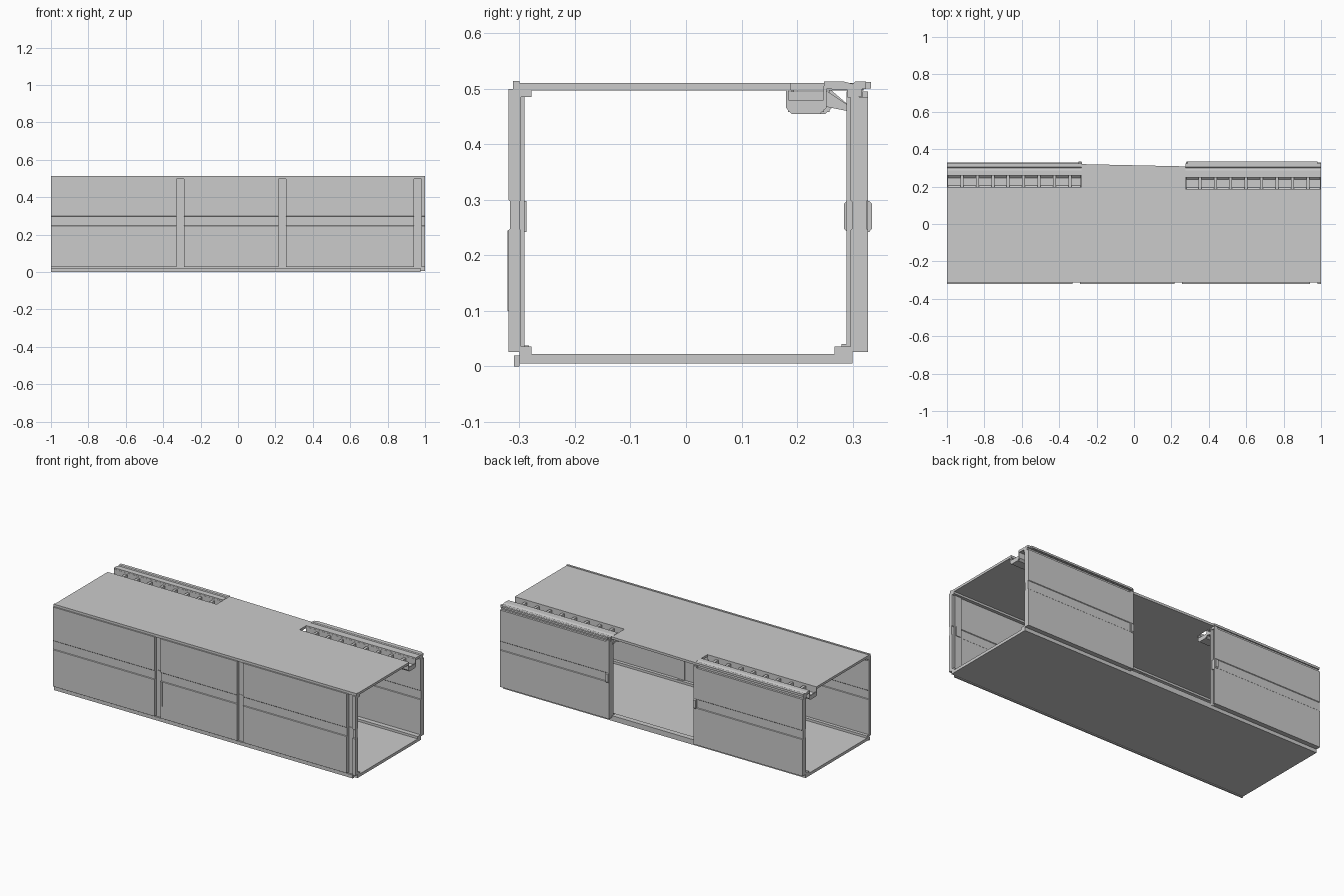
import bpy, bmesh


def make(name, bm):
    bmesh.ops.recalc_face_normals(bm, faces=bm.faces)
    me = bpy.data.meshes.new(name)
    bm.to_mesh(me)
    bm.free()
    ob = bpy.data.objects.new(name, me)
    bpy.context.collection.objects.link(ob)
    return ob


def extrude(name, pts, a, b, axis='X'):
    """Closed profile swept from a to b: (y, z) points along X, or (x, y) points along Z."""
    place = (lambda p, t: (t, p[0], p[1])) if axis == 'X' else (lambda p, t: (p[0], p[1], t))
    bm = bmesh.new()
    face = bm.faces.new([bm.verts.new(place(p, a)) for p in pts])
    res = bmesh.ops.extrude_face_region(bm, geom=[face])
    vec = (b - a, 0, 0) if axis == 'X' else (0, 0, b - a)
    bmesh.ops.translate(bm, vec=vec, verts=[v for v in res['geom'] if isinstance(v, bmesh.types.BMVert)])
    return make(name, bm)


def box(name, x0, x1, y0, y1, z0, z1):
    return extrude(name, [(y0, z0), (y1, z0), (y1, z1), (y0, z1)], x0, x1)


# Floor with raised lips and an outer front rail
extrude("floor", [(-0.30, 0.005), (0.30, 0.005), (0.30, 0.036), (0.268, 0.036), (0.268, 0.022),
                  (-0.278, 0.022), (-0.278, 0.036), (-0.30, 0.036)], -1, 1)
box("floor_front_rail", -1, 0.975, -0.31, -0.30, 0.0, 0.02)

# Roof notched for the two troughs, with front gutter
extrude("roof", [(-1, -0.30), (1, -0.30), (1, 0.188), (0.275, 0.188), (0.275, 0.308),
                 (-0.28, 0.32), (-0.28, 0.198), (-1, 0.198)], 0.497, 0.511, 'Z')
extrude("roof_front_rail", [(-0.312, 0.497), (-0.30, 0.497), (-0.30, 0.485), (-0.278, 0.485),
                            (-0.278, 0.498), (-0.30, 0.505), (-0.30, 0.514), (-0.312, 0.514)], -1, 1)


def wall_panel(name, x0, x1, outer, inner, z0, z1):
    """Panel with a shallow recessed band on both faces."""
    s = 0.003 if inner > outer else -0.003
    extrude(name, [(outer, z0), (outer, 0.245), (outer + s, 0.248), (outer + s, 0.297), (outer, 0.30),
                   (outer, z1), (inner, z1), (inner, 0.30), (inner - s, 0.297),
                   (inner - s, 0.248), (inner, 0.245), (inner, z0)], x0, x1)


# Front wall panels separated by recessed posts
for i, (x0, x1) in enumerate([(-1, -0.328), (-0.288, 0.217), (0.257, 0.942), (0.982, 1)]):
    wall_panel(f"front_panel_{i}", x0, x1, -0.32, -0.297, 0.026, 0.50)
for i, x in enumerate((-0.308, 0.237, 0.962)):
    box(f"front_post_{i}", x - 0.022, x + 0.022, -0.300, -0.291, 0.036, 0.505)
    box(f"front_post_clamp_{i}", x - 0.015, x + 0.015, -0.303, -0.287, 0.242, 0.298)
    box(f"front_post_foot_{i}", x - 0.018, x + 0.018, -0.298, -0.283, 0.026, 0.038)
box("front_grip", -0.288, -0.276, -0.322, -0.32, 0.10, 0.245)

# Back walls on either side of the doorway
for side, x0, x1 in (("left", -1, -0.30), ("right", 0.30, 1)):
    wall_panel(f"back_panel_{side}", x0, x1, 0.328, 0.296, 0.026, 0.485)
    px = x1 if side == "left" else x0
    d = 0.022 if side == "left" else -0.022
    a, b = sorted((px, px + d))
    extrude(f"door_post_{side}", [(a, 0.289), (b, 0.289), (b, 0.30), ((a + b) / 2, 0.303),
                                  ((a + b) / 2, 0.318), (b, 0.318), (b, 0.328), (a, 0.328)], 0.026, 0.495, 'Z')
    # Chamfered latch around the post
    extrude(f"door_post_latch_{side}", [(0.285, 0.248), (0.29, 0.242), (0.33, 0.242), (0.335, 0.248),
                                        (0.335, 0.293), (0.33, 0.298), (0.29, 0.298), (0.285, 0.293)],
            a + 0.003, b - 0.003)
    box(f"door_post_foot_{side}", a, b, 0.28, 0.30, 0.03, 0.04)

# Open troughs under the roof edge, with dividers and a stepped rail
for side, x0, x1, dy, first in (("left", -1, -0.28, 0.005, -0.92), ("right", 0.275, 1, -0.005, 0.352)):
    y0, y1 = 0.185 + dy, 0.258 + dy
    extrude(f"trough_{side}", [(y0, 0.505), (y0, 0.466), (y0 + 0.01, 0.455), (y1 - 0.012, 0.455),
                               (y1, 0.466), (y1, 0.505), (y1 - 0.005, 0.505), (y1 - 0.005, 0.47),
                               (y1 - 0.016, 0.46), (y0 + 0.016, 0.46), (y0 + 0.005, 0.47),
                               (y0 + 0.005, 0.505)], x0, x1)
    for i in range(8):
        x = first + i * 0.0825
        box(f"trough_divider_{side}_{i}", x - 0.008, x + 0.008, y0 + 0.004, y1 - 0.004, 0.458, 0.495)
    for tag, a in (("a", x0), ("b", x1 - 0.006)):
        box(f"trough_end_{side}_{tag}", a, a + 0.006, y0 + 0.004, y1 - 0.004, 0.458, 0.48)
    # Rail from the trough to the wall head
    extrude(f"back_rail_{side}", [(y1 - 0.004, 0.50), (0.31, 0.497), (0.31, 0.486), (0.317, 0.486),
                                  (0.317, 0.50), (0.324, 0.50), (0.324, 0.513), (0.305, 0.513),
                                  (0.30, 0.509), (0.285, 0.513), (y1 - 0.004, 0.513)], x0, x1)
    # Sloping brace between trough and inner wall
    extrude(f"trough_brace_{side}", [(y1 - 0.002, 0.498), (0.296, 0.468), (0.296, 0.459),
                                     (y1 - 0.002, 0.468), (y1 - 0.002, 0.476)],
            x1 - 0.02 if side == "left" else x0, x1 if side == "left" else x0 + 0.02)
    box(f"wall_head_{side}", x0, x1, 0.291, 0.312, 0.484, 0.499)
box("back_rail_edge", 0.285, 0.98, 0.322, 0.333, 0.501, 0.512)
